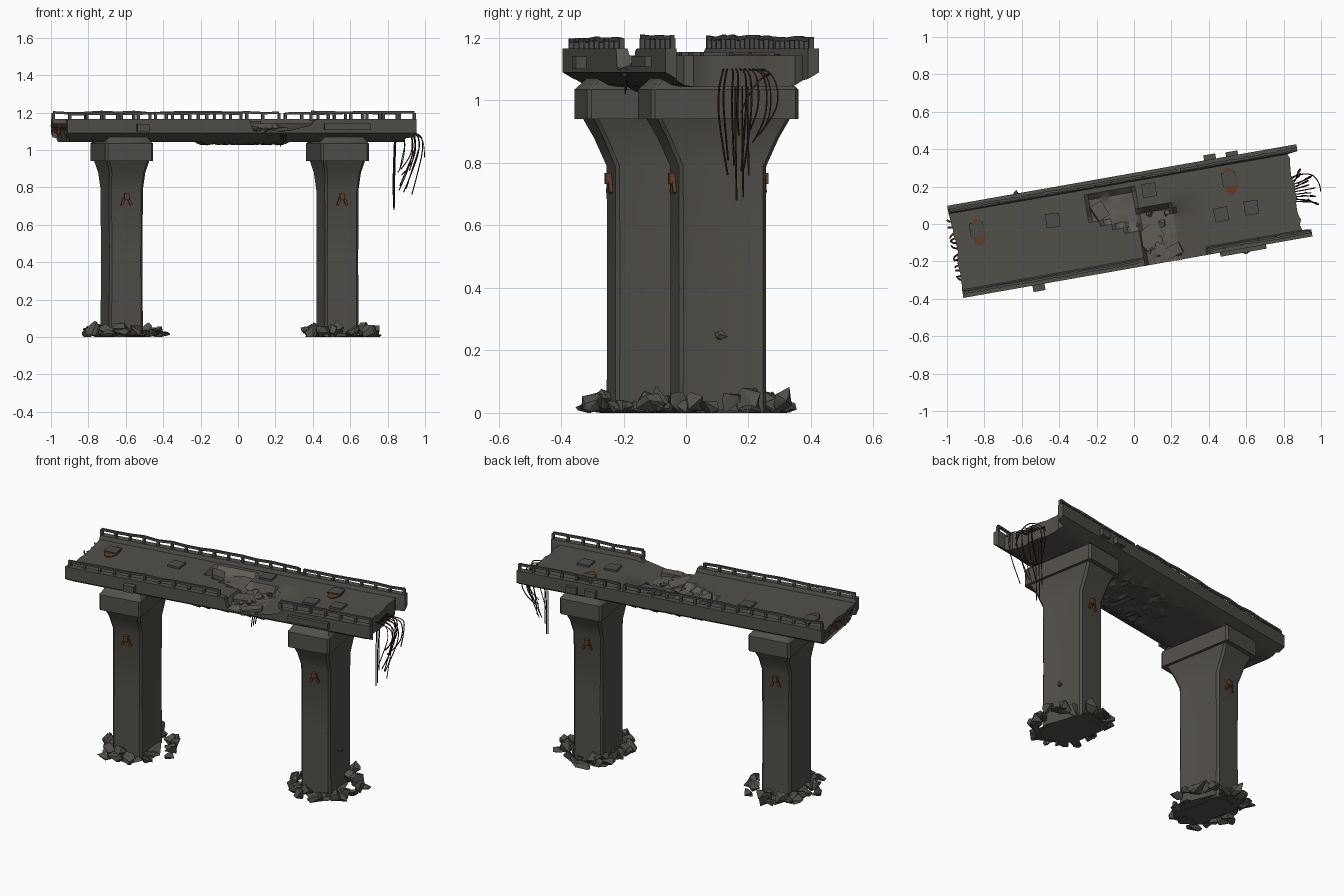
import bpy, bmesh, math, random
from mathutils import Matrix, Vector

random.seed(4)
if "Cube" in bpy.data.objects:
    bpy.data.objects.remove(bpy.data.objects["Cube"])

# The whole bridge runs along a slightly turned axis
FRAME = Matrix.Translation((-0.003, 0.019, 0)) @ Matrix.Rotation(math.radians(10), 4, 'Z')


def material(name, r, g, b):
    m = bpy.data.materials.new(name)
    m.use_nodes = True
    m.diffuse_color = (r, g, b, 1)
    m.node_tree.nodes["Principled BSDF"].inputs["Base Color"].default_value = (r, g, b, 1)
    return m


CONCRETE = material("concrete", 0.085, 0.079, 0.068)
BROKEN = material("broken_concrete", 0.115, 0.105, 0.09)
METAL = material("rail_metal", 0.072, 0.076, 0.07)
RUST = material("rust", 0.12, 0.045, 0.022)
WIRE = material("rusty_wire", 0.05, 0.02, 0.012)


def finish(name, bm, *mats, smooth=True):
    bmesh.ops.recalc_face_normals(bm, faces=bm.faces)
    mesh = bpy.data.meshes.new(name)
    bm.to_mesh(mesh)
    bm.free()
    for m in mats:
        mesh.materials.append(m)
    ob = bpy.data.objects.new(name, mesh)
    bpy.context.collection.objects.link(ob)
    ob.matrix_world = FRAME
    if smooth:
        bpy.ops.object.select_all(action='DESELECT')
        ob.select_set(True)
        bpy.context.view_layer.objects.active = ob
        bpy.ops.object.shade_smooth_by_angle(angle=math.radians(30))
    return ob


def add_box(bm, centre, size, turn=0, tilt=0):
    mat = (Matrix.Translation(centre) @ Matrix.Rotation(turn, 4, 'Z')
           @ Matrix.Rotation(tilt, 4, 'Y') @ Matrix.Diagonal((*size, 1)))
    bmesh.ops.create_cube(bm, size=1, matrix=mat)


def add_bar(bm, a, b, width):
    a, b = Vector(a), Vector(b)
    d = b - a
    mat = (Matrix.Translation((a + b) / 2) @ d.to_track_quat('Z', 'Y').to_matrix().to_4x4()
           @ Matrix.Diagonal((width, width, d.length, 1)))
    bmesh.ops.create_cube(bm, size=1, matrix=mat)


def add_rock(bm, centre, size):
    cloud = []
    for _ in range(11):
        d = Vector([random.uniform(-1, 1) for _ in range(3)]).normalized()
        p = Vector([c + k * s for c, k, s in zip(centre, d, size)])
        p.z = max(p.z, 0)
        cloud.append(bm.verts.new(p))
    hull = bmesh.ops.convex_hull(bm, input=cloud)
    bmesh.ops.delete(bm, geom=[v for v in cloud if v.is_valid and not v.link_faces], context='VERTS')


def loft(bm, rings):
    rows = [[bm.verts.new(p) for p in ring] for ring in rings]
    n = len(rows[0])
    for low, high in zip(rows, rows[1:]):
        for i in range(n):
            bm.faces.new((low[i], low[(i + 1) % n], high[(i + 1) % n], high[i]))
    bm.faces.new(rows[0])
    bm.faces.new(rows[-1])


def section(cu, cv, z, a, b, c=0.012, groove=0.0):
    # Chamfered rectangle with a shallow groove in each long side
    half = [(a, -b + c), (a - groove, 0.01), (a, b - c), (a - c, b)]
    pts = half + [(-u, -v) for u, v in half]
    pts.insert(4, (-a + c, b))
    pts.append((a - c, -b))
    return [(cu + u, cv + v, z) for u, v in pts]


# Deck: a lofted slab with curbs, a collapsed middle and a broken end
U0, U1, STEPS = -0.967, 0.928, 96
inner = [-0.18 + 0.03 * i for i in range(13)]
cols = [-0.25, -0.213, -0.206] + inner + [0.206, 0.213, 0.25]


def drop(u, v):
    if -0.23 < u < 0.03 and -0.05 - 0.5 * u < v < 0.17:
        return 0.03
    if 0.02 <= u < 0.22 and v < 0.05 - 0.1 * u:
        return 0.042
    if 0.22 <= u < 0.4 and v < 0.1:
        return 0.042 * (0.4 - u) / 0.18 * min(1, (0.1 - v) / 0.12)
    return 0


def top_height(u, v):
    d = drop(u, v)
    curb = abs(v) > 0.21 and not (v < 0 and 0.02 < u < 0.37)
    wobble = random.uniform(-0.006, 0.006) if d > 0.025 and u < 0.22 else 0
    return (1.166 if curb else 1.143) - d + wobble


def bottom_height(u, v):
    k = min(1, max(0, (0.25 - abs(v)) / 0.08))
    sag = random.uniform(0, 0.018) if -0.2 < u < 0.25 and k == 1 else 0
    return 1.09 - 0.047 * k - sag


bm = bmesh.new()
top, bottom = [], []
for s in range(STEPS + 1):
    base = U0 + (U1 - U0) * s / STEPS
    row_t, row_b = [], []
    for v in cols:
        u = base
        if abs(v) < 0.21 and s >= STEPS - 3:
            u = min(u, U1 - 0.05 + (s - STEPS) * 0.012 + random.uniform(-0.008, 0.005))
        if abs(v) < 0.2 and s == 0:
            u += random.uniform(0, 0.015)
        row_t.append(bm.verts.new((u, v, top_height(base, v))))
        under = u + (0.03 if s == 0 and abs(v) < 0.21 else 0)
        row_b.append(bm.verts.new((under, v, bottom_height(base, v))))
    top.append(row_t)
    bottom.append(row_b)
last = len(cols) - 1
for s in range(STEPS):
    for c in range(last):
        for sheet in (top, bottom):
            f = bm.faces.new((sheet[s][c], sheet[s + 1][c], sheet[s + 1][c + 1], sheet[s][c + 1]))
            mid = f.calc_center_median()
            f.material_index = int(sheet is top and mid.x < 0.22 and drop(mid.x, mid.y) > 0)
    for c in (0, last):
        bm.faces.new((top[s][c], top[s + 1][c], bottom[s + 1][c], bottom[s][c]))
for s in (0, STEPS):
    for c in range(last):
        bm.faces.new((top[s][c], top[s][c + 1], bottom[s][c + 1], bottom[s][c]))
finish("deck", bm, CONCRETE, BROKEN)

# Loose slabs leaning in the collapsed part, and blocks on the deck sides
bm = bmesh.new()
add_box(bm, (-0.17, 0.08, 1.135), (0.07, 0.09, 0.02), 0.4, 0.3)
add_box(bm, (0.07, -0.1, 1.105), (0.13, 0.1, 0.03), 0.6, 0.2)
add_box(bm, (0.17, -0.2, 1.1), (0.12, 0.06, 0.03), 0.3, -0.15)
for _ in range(14):
    add_rock(bm, (random.uniform(-0.12, 0.2), random.uniform(-0.2, 0.02), 1.108), (0.02, 0.025, 0.014))
finish("broken_slabs", bm, BROKEN)
bm = bmesh.new()
for u, v in ((-0.56, -0.262), (0.46, 0.255), (0.58, 0.25)):
    add_box(bm, (u, v, 1.12), (0.065, 0.045, 0.04))
add_box(bm, (0.55, -0.257, 1.125), (0.25, 0.03, 0.035))
finish("side_blocks", bm, CONCRETE)

# Road hatches, two of them on rust stains
HATCHES = [(-0.425, 0.075), (0.11, 0.145), (0.468, -0.05), (0.632, -0.042), (-0.833, 0.097), (0.541, 0.13)]
bm = bmesh.new()
for u, v in HATCHES:
    add_box(bm, (u, v, 1.147), (0.075, 0.075, 0.016), random.uniform(-0.1, 0.1))
finish("road_hatches", bm, METAL)
bm = bmesh.new()
for u, v in HATCHES[-2:]:
    mat = Matrix.Translation((u + 0.005, v - 0.015, 1.145)) @ Matrix.Diagonal((0.04, 0.075, 1, 1))
    bmesh.ops.create_cone(bm, cap_ends=True, segments=10, radius1=1, radius2=1, depth=0.006, matrix=mat)
finish("rust_stains", bm, RUST)

# Railings with posts, each run a little crooked
bm = bmesh.new()
for side, start, end, lift in ((-1, -0.95, -0.02, 0.0), (-1, 0.36, 0.92, 0.004),
                               (1, -0.96, 0.265, 0.004), (1, 0.3, 0.92, 0.0)):
    v = side * 0.225
    count = round((end - start) / 0.09)
    tips = []
    for i in range(count + 1):
        u = start + (end - start) * i / count
        tip = (u, v + random.uniform(-0.004, 0.004), 1.196 + lift + random.uniform(-0.004, 0.004))
        tips.append(tip)
        add_box(bm, (u, v, 1.177), (0.015, 0.016, 0.042))
    for a, b in zip(tips, tips[1:]):
        add_bar(bm, a, b, 0.013)
finish("railings", bm, METAL)

# Piers: grooved column flaring into a capped head
for side, cu in (("right", -0.63), ("left", 0.541)):
    cv = -0.01
    bm = bmesh.new()
    loft(bm, [section(cu, cv, z, a, b, groove=g) for z, a, b, g in (
        (0, 0.092, 0.142, 0.012), (0.4, 0.09, 0.141, 0.012), (0.79, 0.092, 0.142, 0.012),
        (0.88, 0.098, 0.182, 0.008), (0.945, 0.115, 0.217, 0))])
    finish(side + "_pier_column", bm, CONCRETE)
    bm = bmesh.new()
    loft(bm, [section(cu, cv, z, a, b) for z, a, b in (
        (0.94, 0.13, 0.24), (1.035, 0.13, 0.24), (1.045, 0.12, 0.23), (1.085, 0.1, 0.19))])
    finish(side + "_pier_head", bm, CONCRETE)

    # Rusty brackets on the front and back of the column
    bm = bmesh.new()
    for face in (-1, 1):
        v = cv + face * 0.146
        for du in (-1, 1):
            add_bar(bm, (cu, v, 0.765), (cu + du * 0.026, v, 0.705), 0.013)
        add_box(bm, (cu, v, 0.75), (0.026, 0.03, 0.034))
    finish(side + "_pier_brackets", bm, RUST)

    # Rubble ring around the foot
    bm = bmesh.new()
    for i in range(30):
        ang = math.tau * i / 30 + random.uniform(-0.12, 0.12)
        far = random.uniform(0.0, 1.0)
        size = [random.uniform(0.028, 0.055) for _ in range(2)] + [random.uniform(0.02, 0.05)]
        add_rock(bm, (cu + math.cos(ang) * (0.11 + 0.11 * far), cv + math.sin(ang) * (0.155 + 0.085 * far),
                      size[2] * random.uniform(0.5, 1.0)), size)
    add_rock(bm, (cu, cv, 0.008), (0.19, 0.23, 0.02))
    if cu > 0:
        add_rock(bm, (cu + 0.09, cv, 0.25), (0.02, 0.028, 0.018))
    finish(side + "_pier_rubble", bm, CONCRETE)


# Torn reinforcement wires
def wires(name, paths, mat, thick=0.003):
    data = bpy.data.curves.new(name, 'CURVE')
    data.dimensions = '3D'
    data.bevel_depth = thick
    data.bevel_resolution = 0
    data.resolution_u = 5
    for path in paths:
        sp = data.splines.new('NURBS')
        sp.points.add(len(path) - 1)
        for p, co in zip(sp.points, path):
            p.co = (*co, 1)
        sp.order_u = 3
        sp.use_endpoint_u = True
    data.materials.append(mat)
    ob = bpy.data.objects.new(name, data)
    bpy.context.collection.objects.link(ob)
    ob.matrix_world = FRAME


hanging = [[(0.86, v, 1.09), (0.852, v, 0.95), (0.85, v + 0.005, low)]
           for v, low in ((-0.01, 0.68), (0.012, 0.69), (0.03, 0.76))]
for i in range(10):
    v = -0.07 + 0.018 * i
    out = random.uniform(0.92, 1.0)
    hanging.append([(0.86, v * 0.7, 1.1), (out - 0.02, v, 1.1), (out, v * 1.3, 1.03),
                    (out - 0.02, v * 1.2, random.uniform(0.9, 0.97)),
                    (out - random.uniform(0.03, 0.09), v * 0.7, random.uniform(0.76, 0.9))])
hanging.append([(0.87, 0.08, 1.08), (0.97, 0.1, 1.09), (1.02, 0.02, 1.06), (1.012, -0.02, 0.96)])
wires("hanging_wires", hanging, WIRE)
wires("middle_wires", [[(0.19 + d, -0.2, 1.11), (0.2 + d, -0.255, 1.1), (0.19 + d, -0.25, 1.02 + d)]
                       for d in (0, 0.012, 0.025)], WIRE)
stubs = []
for i in range(12):
    v = -0.16 + 0.029 * i
    stubs.append([(-0.93, v, 1.11), (-0.975, v, 1.12),
                  (-0.982, v + random.uniform(-0.03, 0.03), random.uniform(1.07, 1.15))])
wires("end_rebar", stubs, RUST, 0.005)
